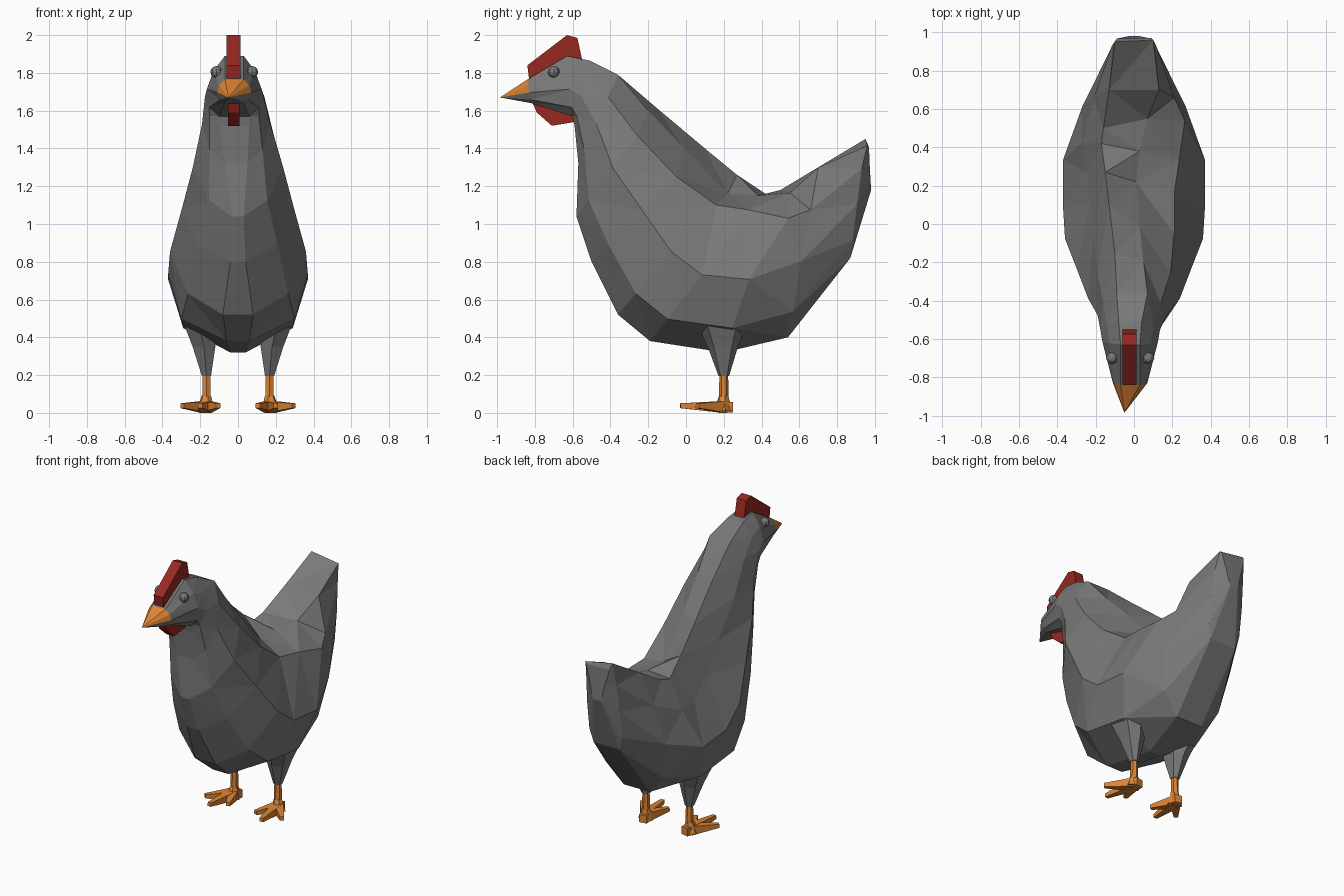
import bpy, bmesh, math
from mathutils import Vector

if "Cube" in bpy.data.objects:
    bpy.data.objects.remove(bpy.data.objects["Cube"])


def material(name, rgb):
    m = bpy.data.materials.new(name)
    m.diffuse_color = (*rgb, 1)
    m.use_nodes = True
    m.node_tree.nodes["Principled BSDF"].inputs["Base Color"].default_value = m.diffuse_color
    return m


GREY = material("grey feathers", (0.19, 0.19, 0.19))
ORANGE = material("orange horn", (0.72, 0.23, 0.035))
RED = material("red skin", (0.31, 0.021, 0.015))
EYE = material("eye grey", (0.19, 0.19, 0.19))


def finish(name, bm, *mats):
    bmesh.ops.recalc_face_normals(bm, faces=bm.faces)
    me = bpy.data.meshes.new(name)
    bm.to_mesh(me)
    bm.free()
    for m in mats:
        me.materials.append(m)
    ob = bpy.data.objects.new(name, me)
    bpy.context.collection.objects.link(ob)
    return ob


def loft(bm, rings):
    """Skin a list of closed rings and cap both ends."""
    vs = [[bm.verts.new(p) for p in r] for r in rings]
    n = len(vs[0])
    for a, b in zip(vs, vs[1:]):
        for i in range(n):
            j = (i + 1) % n
            bm.faces.new((a[i], a[j], b[j], b[i]))
    bm.faces.new(vs[0])
    bm.faces.new(vs[-1])
    return vs


def plate(name, outline, x0, x1, mat):
    """Side outline (y, z) given thickness in x."""
    bm = bmesh.new()
    loft(bm, [[(x, y, z) for y, z in outline] for x in (x0, x1)])
    finish(name, bm, mat)


# Body: sections from head to tail, each (top y, z, bottom y, z, five half widths, x shift)
LEVELS = (0, 0.25, 0.55, 0.85, 1)
SECTIONS = [
    (-.84, 1.765, -.82, 1.64, .05, .08, .09, .075, .05, -.02),
    (-.63, 1.89, -.60, 1.57, .05, .11, .145, .13, .08, -.02),
    (-.51, 1.865, -.59, 1.52, .06, .12, .155, .13, .08, -.02),
    (-.36, 1.79, -.57, 1.32, .08, .15, .18, .14, .06, -.01),
    (-.15, 1.61, -.58, 1.04, .10, .19, .24, .155, .03, 0),
    (.10, 1.40, -.50, .80, .13, .21, .30, .21, .04, 0),
    (.27, 1.26, -.36, .52, .15, .23, .36, .265, .08, 0),
    (.42, 1.16, -.19, .38, .17, .25, .37, .30, .06, 0),
    (.50, 1.18, .20, .32, .16, .27, .37, .29, .04, 0),
    (.70, 1.30, .54, .40, .13, .21, .27, .22, .10, 0),
    (.95, 1.45, .87, .82, .10, .115, .125, .125, .10, 0),
    (.967, 1.41, .98, 1.18, .09, .075, .055, .04, .03, 0),
]
# Lower right saddle and tail corner: (section, level) moved to these points
SADDLE = {
    (4, 0): (.05, -.20, 1.60), (5, 0): (.03, -.02, 1.41),
    (6, 0): (.01, .22, 1.16), (7, 0): (.03, .38, 1.15), (8, 0): (.07, .55, 1.165),
    (6, 1): (.21, .16, 1.10), (7, 1): (.235, .33, 1.075), (8, 1): (.265, .54, 1.03),
    (10, 0): (.10, .96, 1.415), (11, 0): (.09, .97, 1.40),
}
rings = []
for s, (ty, tz, by, bz, *widths, shift) in enumerate(SECTIONS):
    right = [(w, ty + (by - ty) * f, tz + (bz - tz) * f)
             for f, w in zip(LEVELS, widths)]
    left = [(-x, y, z) for x, y, z in reversed(right)]
    right = [SADDLE.get((s, k), p) for k, p in enumerate(right)]
    rings.append([(x + shift, y, z) for x, y, z in right + left])
bm = bmesh.new()
ends = loft(bm, rings)[0]
# Beak: fan from the head opening to a tip, orange on its upper half
bm.faces.remove(next(f for f in bm.faces if set(f.verts) == set(ends)))
tip = bm.verts.new((-.05, -.985, 1.67))
for i, v in enumerate(ends):
    f = bm.faces.new((v, ends[(i + 1) % 10], tip))
    if min(p.co.z for p in f.verts if p is not tip) > 1.68:
        f.material_index = 1
bmesh.ops.triangulate(bm, faces=[f for f in bm.faces if len(f.verts) == 4])
finish("body", bm, GREY, ORANGE)

# Comb and wattle
plate("comb", [(-.83, 1.76), (-.84, 1.84), (-.63, 2.0), (-.575, 1.985),
               (-.55, 1.87), (-.63, 1.86)], -.06, .012, RED)
plate("wattle", [(-.82, 1.66), (-.79, 1.59), (-.71, 1.52), (-.59, 1.54),
                 (-.57, 1.60)], -.052, .008, RED)


def tube(bm, a, b, ra, rb, n=6):
    """Tapered prism between two points."""
    a, b = Vector(a), Vector(b)
    q = (b - a).to_track_quat('Z', 'Y')
    ring = [(math.cos(math.tau * (i + .5) / n), math.sin(math.tau * (i + .5) / n))
            for i in range(n)]
    loft(bm, [[p + q @ Vector((c * r, s * r, 0)) for c, s in ring]
              for p, r in ((a, ra), (b, rb))])


for side, label in ((-1, "left"), (1, "right")):
    # Eye
    bm = bmesh.new()
    bmesh.ops.create_uvsphere(bm, u_segments=8, v_segments=6, radius=.031)
    bmesh.ops.translate(bm, verts=bm.verts, vec=(side * .095 - .02, -.70, 1.805))
    finish(label + "_eye", bm, EYE)

    # Thigh: wedge-like sections (x, y, z, half width, half depth)
    bm = bmesh.new()
    loft(bm, [[(side * x + kx * rx, y + ky * ry, z)
               for kx, ky in ((-1, -.6), (0, -1), (1, -.6), (1, .6), (0, 1), (-1, .6))]
              for x, y, z, rx, ry in ((.21, .19, .48, .08, .135),
                                      (.18, .195, .35, .06, .08),
                                      (.167, .20, .195, .024, .028))])
    finish(label + "_thigh", bm, GREY)

    # Shank and toes
    bm = bmesh.new()
    tube(bm, (side * .167, .20, .20), (side * .167, .20, .08), .023, .026)
    tube(bm, (side * .167, .20, .09), (side * .172, .195, .01), .026, .05)
    for x, y in ((.105, .04), (.20, -.03), (.295, .06)):
        tube(bm, (side * .172, .20, .031), (side * x, y, .038), .045, .018, 4)
    tube(bm, (side * .172, .18, .03), (side * .16, .245, .03), .042, .038, 4)
    for v in bm.verts:
        v.co.z = max(v.co.z, 0)
    finish(label + "_foot", bm, ORANGE)
